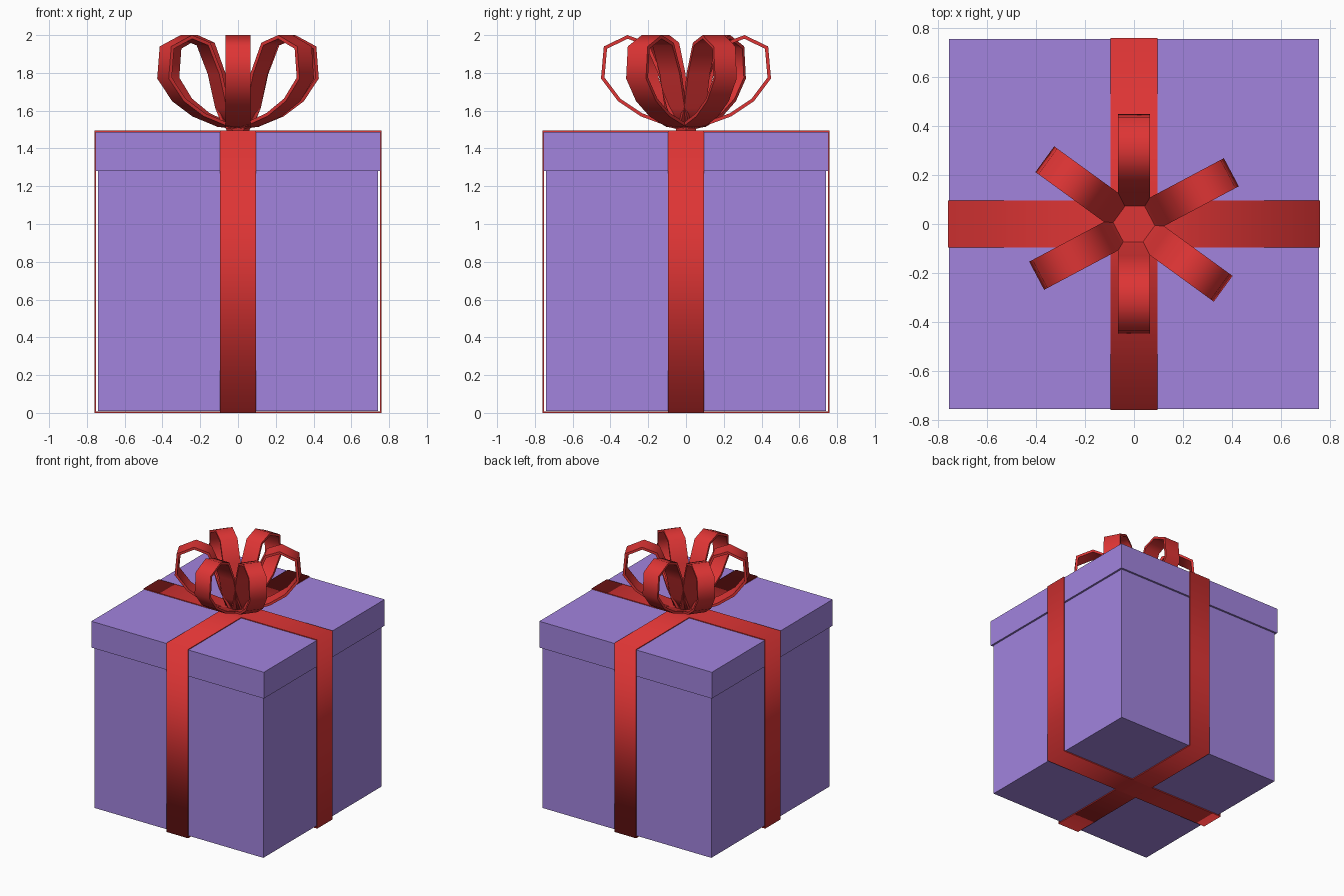
import bpy, bmesh, math
from mathutils import Matrix

if "Cube" in bpy.data.objects:
    bpy.data.objects.remove(bpy.data.objects["Cube"])


def material(name, color):
    m = bpy.data.materials.new(name)
    m.diffuse_color = (*color, 1)
    m.use_nodes = True
    m.node_tree.nodes["Principled BSDF"].inputs["Base Color"].default_value = m.diffuse_color
    return m


PURPLE = material("purple_card", (0.36, 0.23, 0.73))
RED = material("red_ribbon", (0.73, 0.035, 0.035))


def finish(name, bm, mat, smooth=False):
    bmesh.ops.recalc_face_normals(bm, faces=bm.faces)
    me = bpy.data.meshes.new(name)
    bm.to_mesh(me)
    bm.free()
    for p in me.polygons:
        p.use_smooth = smooth
    me.materials.append(mat)
    ob = bpy.data.objects.new(name, me)
    bpy.context.collection.objects.link(ob)
    return ob


def box(name, half, z0, z1):
    bm = bmesh.new()
    bmesh.ops.create_cube(bm, size=1)
    bmesh.ops.scale(bm, verts=bm.verts, vec=(2 * half, 2 * half, z1 - z0))
    bmesh.ops.translate(bm, verts=bm.verts, vec=(0, 0, (z0 + z1) / 2))
    return finish(name, bm, PURPLE)


def inset(points, t):
    """Move a counter-clockwise closed profile inwards by t."""
    out = []
    n = len(points)
    for i in range(n):
        (ax, az), (bx, bz), (cx, cz) = points[i - 1], points[i], points[(i + 1) % n]
        l1, l2 = math.hypot(bx - ax, bz - az), math.hypot(cx - bx, cz - bz)
        n1 = (-(bz - az) / l1, (bx - ax) / l1)
        n2 = (-(cz - bz) / l2, (cx - bx) / l2)
        k = t / max(0.4, 1 + n1[0] * n2[0] + n1[1] * n2[1])
        out.append((bx + k * (n1[0] + n2[0]), bz + k * (n1[1] + n2[1])))
    return out


def band(name, profile, width, thick, angle):
    """Closed ribbon: a thick profile in the radial/z plane, turned about z."""
    bm = bmesh.new()
    inner = inset(profile, thick)
    rows = [[bm.verts.new((r, y, z)) for r, z in pts]
            for pts, y in ((profile, -width / 2), (profile, width / 2),
                           (inner, width / 2), (inner, -width / 2))]
    n = len(profile)
    for k in range(4):
        a, b = rows[k], rows[(k + 1) % 4]
        for i in range(n):
            j = (i + 1) % n
            bm.faces.new((a[i], a[j], b[j], b[i]))
    bmesh.ops.rotate(bm, verts=bm.verts, matrix=Matrix.Rotation(angle, 3, 'Z'))
    ob = finish(name, bm, RED, True)
    # keep the thin rims crisp
    for e in ob.data.edges:
        va, vb = (ob.data.vertices[v].co for v in e.vertices)
        side = (-math.sin(angle), math.cos(angle), 0)
        e.use_edge_sharp = abs((va - vb).dot(side)) < width * 0.5
    return ob


# Gift box and its overhanging lid
box("box_body", 0.74, 0.01, 1.30)
box("box_lid", 0.755, 1.28, 1.488)

# Two ribbons wrapped all the way round the box
wrap = [(-0.76, 0), (0.76, 0), (0.76, 1.494), (-0.76, 1.494)]
band("wrap_ribbon_x", wrap, 0.19, 0.008, 0)
band("wrap_ribbon_y", wrap, 0.19, 0.008, math.pi / 2)

# Six teardrop bow loops
loop = [(0.0, 1.505), (0.09, 1.515), (0.24, 1.57), (0.36, 1.65), (0.45, 1.77),
        (0.435, 1.94), (0.31, 2.0), (0.20, 1.96), (0.13, 1.80), (0.085, 1.62), (0.04, 1.53)]
for i, deg in enumerate((28, 90, 144, 208, 270, 324)):
    band(f"bow_loop_{i + 1}", loop, 0.13, 0.018, math.radians(deg))

# Six-sided knot in the middle of the bow
bm = bmesh.new()
bmesh.ops.create_cone(bm, cap_ends=True, segments=6, radius1=0.06, radius2=0.095, depth=0.10,
                      matrix=Matrix.Translation((0, 0, 1.545)) @ Matrix.Rotation(math.pi / 2, 4, 'Z'))
finish("bow_knot", bm, RED)
